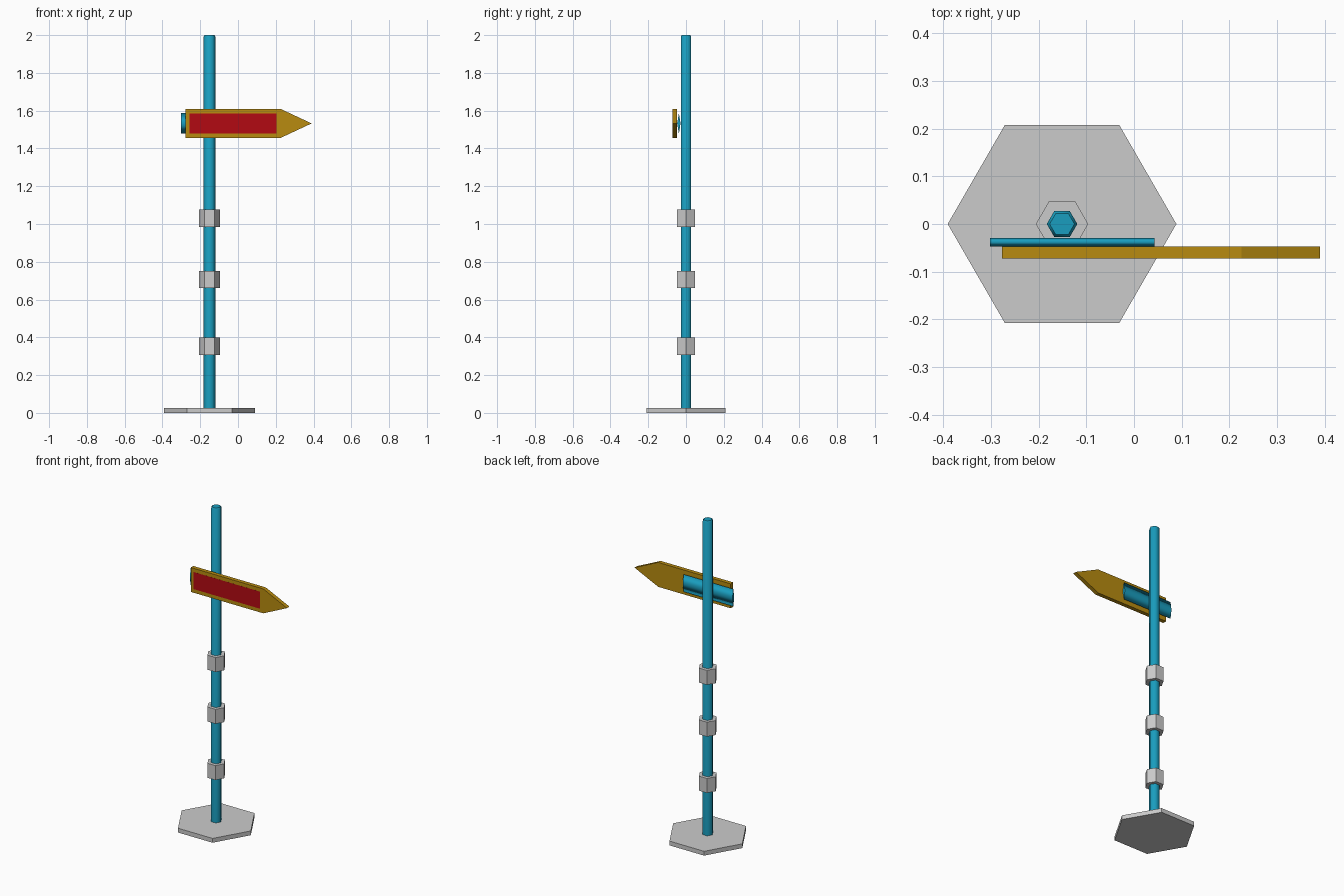
import bpy, bmesh, math

if "Cube" in bpy.data.objects:
    bpy.data.objects.remove(bpy.data.objects["Cube"])

CX = -0.151          # post axis


def material(name, rgb):
    m = bpy.data.materials.new(name)
    m.diffuse_color = (*rgb, 1)
    m.use_nodes = True
    m.node_tree.nodes["Principled BSDF"].inputs["Base Color"].default_value = m.diffuse_color
    return m


TEAL = material("teal_paint", (0.01, 0.34, 0.52))
GOLD = material("gold_paint", (0.48, 0.26, 0.005))
RED = material("red_paint", (0.45, 0.003, 0.006))


def finish(name, bm, mat=None, smooth=False):
    bmesh.ops.recalc_face_normals(bm, faces=bm.faces)
    me = bpy.data.meshes.new(name)
    bm.to_mesh(me)
    bm.free()
    if mat:
        me.materials.append(mat)
    for p in me.polygons:
        p.use_smooth = smooth and len(p.vertices) == 4
    ob = bpy.data.objects.new(name, me)
    bpy.context.collection.objects.link(ob)
    return ob


def prism(name, points, direction, mat=None, smooth=False):
    """Closed outline extruded along a vector."""
    bm = bmesh.new()
    face = bm.faces.new([bm.verts.new(p) for p in points])
    ext = bmesh.ops.extrude_face_region(bm, geom=[face], use_keep_orig=True)
    verts = [e for e in ext["geom"] if isinstance(e, bmesh.types.BMVert)]
    bmesh.ops.translate(bm, verts=verts, vec=direction)
    return finish(name, bm, mat, smooth)


def hexagon(r, z):
    return [(CX + r * math.cos(i * math.pi / 3), r * math.sin(i * math.pi / 3), z)
            for i in range(6)]


# Base plate and collars
prism("base_plate", hexagon(0.24, 0), (0, 0, 0.027))
for i, z in enumerate((0.307, 0.66, 0.985)):
    prism(f"collar_{i + 1}", hexagon(0.055, z), (0, 0, 0.091))

# Six-sided post with a small chamfer at the top
bm = bmesh.new()
rings = [[bm.verts.new(p) for p in hexagon(r, z)]
         for r, z in ((0.032, 0.015), (0.032, 1.991), (0.026, 2.0))]
for a, b in zip(rings, rings[1:]):
    for i in range(6):
        j = (i + 1) % 6
        bm.faces.new((a[i], a[j], b[j], b[i]))
bm.faces.new(rings[0])
bm.faces.new(rings[-1])
finish("post", bm, TEAL, smooth=True)

# Arrow board
outline = [(-0.277, 1.456), (0.226, 1.456), (0.39, 1.5325), (0.226, 1.609), (-0.277, 1.609)]
prism("arrow_board", [(x, -0.047, z) for x, z in outline], (0, -0.025, 0), GOLD)

# Red panel on the board's face
panel = [(-0.257, 1.479), (0.204, 1.479), (0.204, 1.586), (-0.257, 1.586)]
prism("board_panel", [(x, -0.0715, z) for x, z in panel], (0, -0.001, 0), RED)

# Flattened rod bracing the board behind
section = [(-0.029, 1.5325), (-0.0375, 1.587), (-0.047, 1.5325), (-0.0375, 1.478)]
bracket = prism("bracket", [(-0.302, y, z) for y, z in section], (0.345, 0, 0), TEAL, smooth=True)
for p in bracket.data.polygons:
    if abs(p.normal.x) > 0.9:
        p.use_smooth = False
